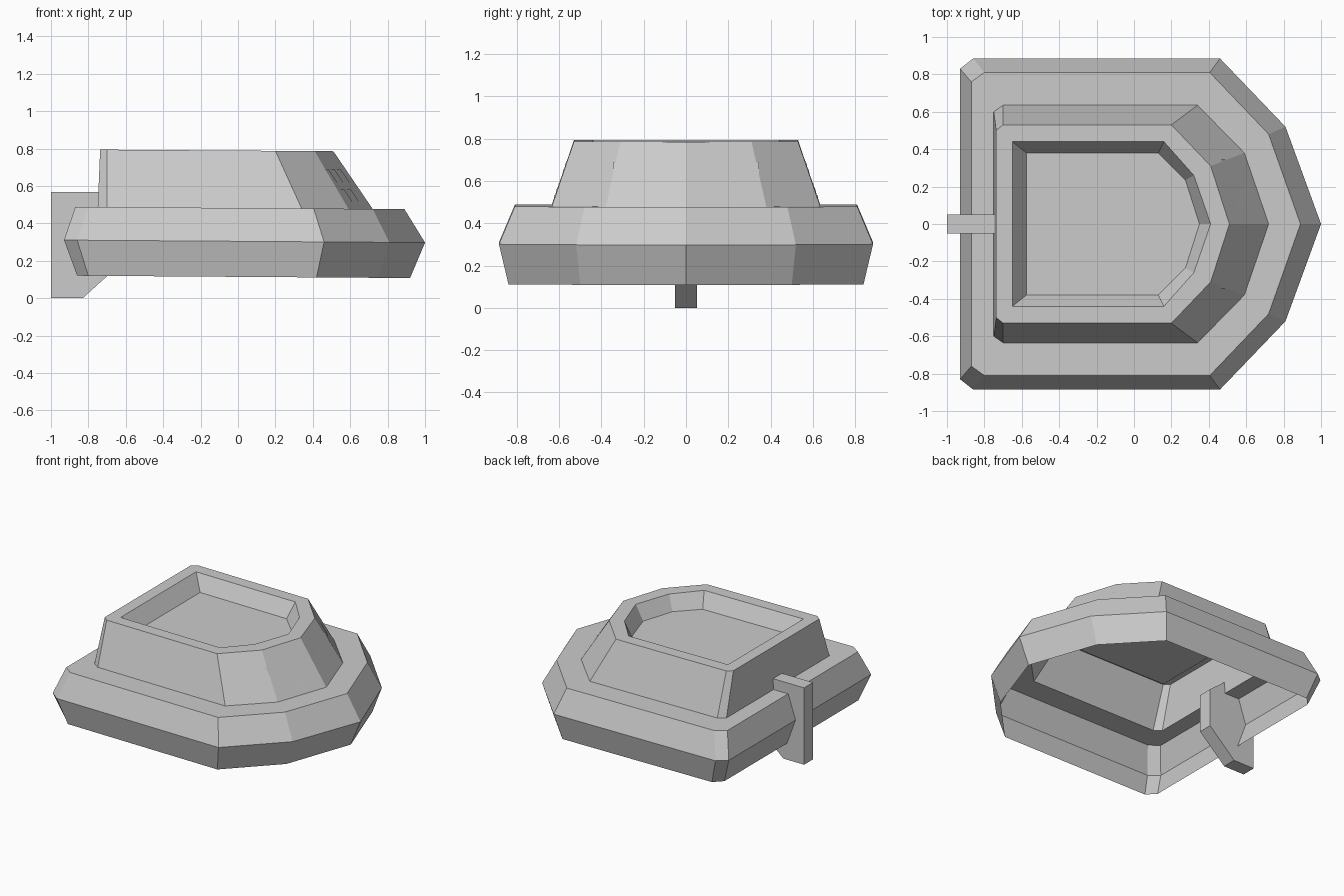
import bpy, bmesh
from mathutils import Vector

if "Cube" in bpy.data.objects:
    bpy.data.objects.remove(bpy.data.objects["Cube"])

TILT = -0.007  # decks slope down slightly towards the bow


def tilt(x, y, z):
    return Vector((x, y, z + TILT * x))


def make_object(name, bm):
    mesh = bpy.data.meshes.new(name)
    bm.to_mesh(mesh)
    bm.free()
    obj = bpy.data.objects.new(name, mesh)
    bpy.context.collection.objects.link(obj)
    return obj


def loft(name, rings, cap=False):
    """Skin half outlines (+y side, stern to bow tip), mirrored in y."""
    bm = bmesh.new()
    loops = []
    for z, half in rings:
        full = half + [(x, -y) for x, y in reversed(half[:-1])]
        loops.append([bm.verts.new(tilt(x, y, z)) for x, y in reversed(full)])
    n = len(loops[0])
    for a, b in zip(loops, loops[1:]):
        for j in range(n):
            k = (j + 1) % n
            bm.faces.new((a[j], a[k], b[k], b[j]))
    if cap:
        bm.faces.new(loops[-1])
    bmesh.ops.remove_doubles(bm, verts=bm.verts, dist=0.0005)
    return make_object(name, bm)


# Outlines
hull_bottom = [(-.86, .78), (-.80, .84), (.42, .84), (.745, .50), (.92, 0)]
hull_middle = [(-.93, .83), (-.86, .885), (.46, .885), (.81, .52), (1.0, 0)]
hull_top = [(-.87, .76), (-.80, .81), (.405, .81), (.72, .48), (.89, 0)]
cabin_base = [(-.75, .60), (-.70, .635), (.34, .635), (.59, .38), (.72, 0)]
cabin_top = [(-.737, .50), (-.70, .53), (.20, .53), (.41, .31), (.51, 0)]
rim = [(-.65, .44), (-.65, .44), (.16, .44), (.32, .26), (.41, 0)]
well = [(-.575, .38), (-.575, .38), (.13, .38), (.275, .235), (.35, 0)]
Z_DECK, Z_ROOF = 0.482, 0.789

# Open-bottomed hull with its deck
loft("hull", [(.114, hull_bottom), (.304, hull_middle),
              (Z_DECK, hull_top), (Z_DECK, cabin_base)])

# Cabin with a sunken roof well
loft("cabin", [(Z_DECK, cabin_base), (Z_ROOF, cabin_top),
               (Z_ROOF, rim), (.68, well)], cap=True)

# Rudder fin at the stern
bm = bmesh.new()
profile = [(-1, 0), (-.83, 0), (-.62, .19), (-.62, .47), (-.74, .567), (-1, .567)]
face = bm.faces.new([bm.verts.new((x, -.052, z)) for x, z in profile])
ext = bmesh.ops.extrude_face_region(bm, geom=[face])
bmesh.ops.translate(bm, vec=(0, .104, 0),
                    verts=[v for v in ext["geom"] if isinstance(v, bmesh.types.BMVert)])
bmesh.ops.recalc_face_normals(bm, faces=bm.faces)
make_object("rudder", bm)

# Flush window panes, laid on the sloping cabin walls
bm = bmesh.new()


def wall_pane(edge, axis, centre, half, z0, z1):
    """Pane on wall edge..edge+1, placed by its x (axis 0) or y (axis 1)."""
    for side in (1, -1):
        corners = []
        for c, z in ((centre - half, z0), (centre + half, z0),
                     (centre + half, z1), (centre - half, z1)):
            v = (z - Z_DECK) / (Z_ROOF - Z_DECK)
            p, q = [Vector(cabin_base[e]).lerp(Vector(cabin_top[e]), v)
                    for e in (edge, edge + 1)]
            pt = p.lerp(q, (c - p[axis]) / (q[axis] - p[axis]))
            corners.append(tilt(pt.x, pt.y * side, z))
        normal = (corners[1] - corners[0]).cross(corners[3] - corners[0]).normalized()
        if normal.z < 0:
            normal.negate()
            corners.reverse()
        bm.faces.new([bm.verts.new(c + normal * .002) for c in corners])


for i in range(8):
    x = -.62 + i * .1157
    wall_pane(1, 0, x, .032, .517, .59)
    if i > 1:
        wall_pane(1, 0, x, .032, .626, .70)
for y in (.12, .22, .315):
    wall_pane(3, 1, y, .03, .622, .69)
for y in (.175, .28):
    wall_pane(3, 1, y, .03, .52, .585)
wall_pane(2, 1, .43, .025, .622, .69)
make_object("windows", bm)
